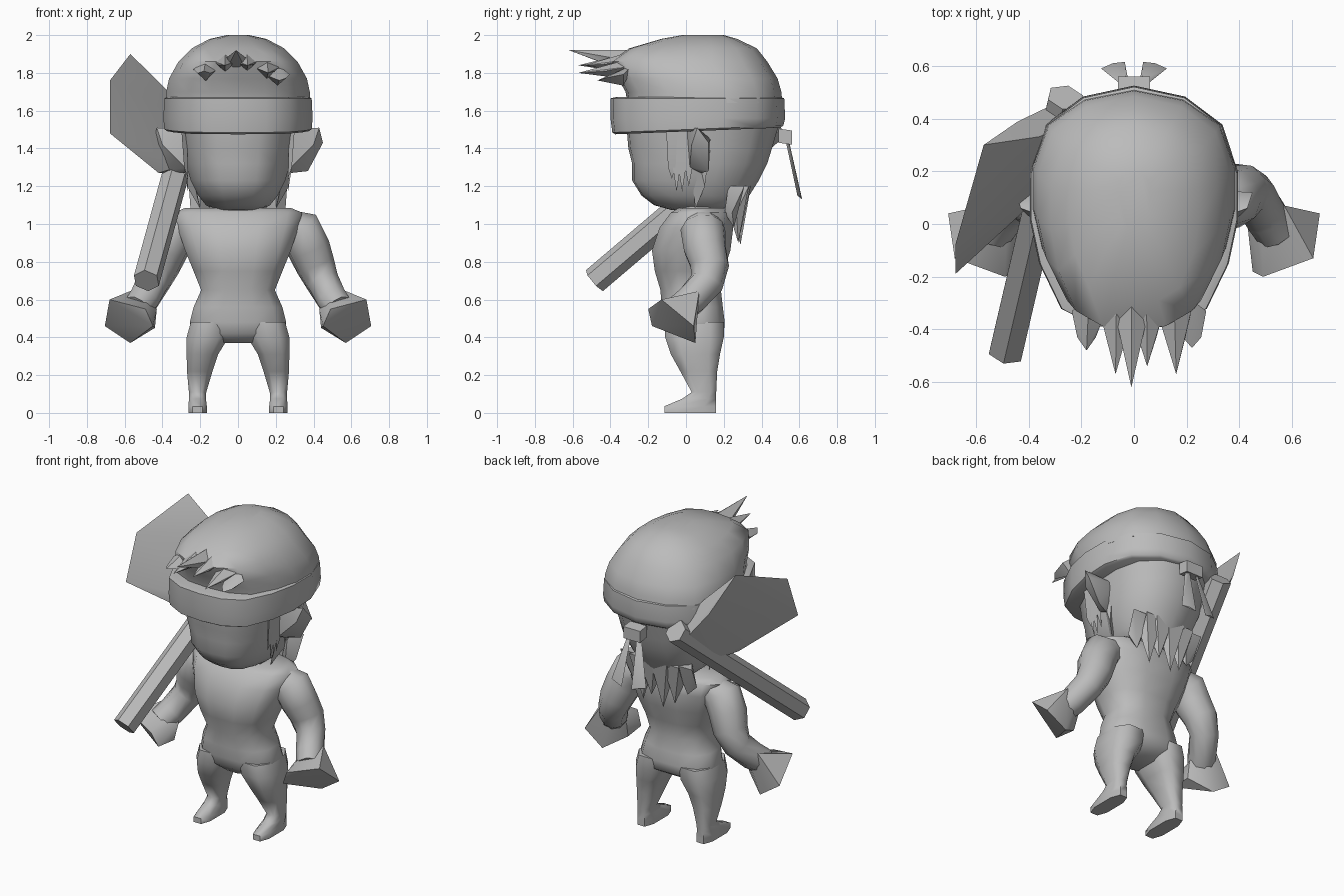
import bpy, bmesh, math
from mathutils import Vector

grey = bpy.data.materials.new("plain grey")
grey.diffuse_color = (0.5, 0.5, 0.5, 1)


def finish(name, bm, angle=60):
    bmesh.ops.recalc_face_normals(bm, faces=bm.faces)
    me = bpy.data.meshes.new(name)
    bm.to_mesh(me)
    bm.free()
    me.materials.append(grey)
    ob = bpy.data.objects.new(name, me)
    bpy.context.collection.objects.link(ob)
    bpy.ops.object.select_all(action='DESELECT')
    ob.select_set(True)
    bpy.context.view_layer.objects.active = ob
    bpy.ops.object.shade_smooth_by_angle(angle=math.radians(angle))
    return ob


def skin(name, rings, angle=60):
    """Bridge rings of points and cap both ends."""
    bm = bmesh.new()
    rows = [[bm.verts.new(p) for p in r] for r in rings]
    n = len(rows[0])
    for a, b in zip(rows, rows[1:]):
        for i in range(n):
            j = (i + 1) % n
            bm.faces.new((a[i], a[j], b[j], b[i]))
    bm.faces.new(rows[0])
    bm.faces.new(rows[-1])
    return finish(name, bm, angle)


def rounded(n, p):
    pts = []
    for i in range(n):
        a = 2 * math.pi * (i + 0.5) / n
        c, s = math.cos(a), math.sin(a)
        pts.append((math.copysign(abs(c) ** p, c), math.copysign(abs(s) ** p, s)))
    mx, my = max(q[0] for q in pts), max(q[1] for q in pts)
    return [(x / mx, y / my) for x, y in pts]


def loft(name, plan, levels, side=1, tilt=None, angle=60):
    """levels: (z, x0, x1, y0, y1) bounds for the unit plan."""
    rings = []
    for z, x0, x1, y0, y1 in levels:
        ring = []
        for u, v in plan:
            x, y = (x0 + x1) / 2 + u * (x1 - x0) / 2, (y0 + y1) / 2 + v * (y1 - y0) / 2
            ring.append((side * x, y, z + (tilt(y, z) if tilt else 0)))
        rings.append(ring)
    return skin(name, rings, angle)


def tube(name, path, n=8, side=1, angle=60):
    """path: (x, y, z, radius)"""
    pts = [Vector(p[:3]) for p in path]
    rings = []
    for i, p in enumerate(pts):
        d = pts[min(i + 1, len(pts) - 1)] - pts[max(i - 1, 0)]
        u = d.cross(Vector((0, 1, 0.3))).normalized()
        v = d.cross(u).normalized()
        ring = []
        for k in range(n):
            a = 2 * math.pi * k / n
            q = p + path[i][3] * (u * math.cos(a) + v * math.sin(a))
            ring.append((side * q.x, q.y, q.z))
        rings.append(ring)
    return skin(name, rings, angle)


def hull(name, pts, side=1, angle=40):
    bm = bmesh.new()
    for x, y, z in pts:
        bm.verts.new((side * x, y, z))
    res = bmesh.ops.convex_hull(bm, input=bm.verts)
    junk = [g for g in res["geom_interior"] + res["geom_unused"] if isinstance(g, bmesh.types.BMVert)]
    bmesh.ops.delete(bm, geom=list(set(junk)), context='VERTS')
    return finish(name, bm, angle)


# egg-shaped head plan, wider at the back
half = [(0, 1), (.49, .91), (.85, .68), (1, .29), (1, -.1), (.91, -.46), (.7, -.83), (.38, -.97), (0, -1)]
egg = half + [(-x, y) for x, y in half[-2:0:-1]]
body = rounded(12, 0.8)

# torso, neck
loft("torso", body, [
    (.37, -.10, .10, -.06, .12), (.42, -.24, .24, -.11, .20), (.48, -.255, .255, -.12, .205),
    (.56, -.235, .235, -.13, .195), (.65, -.195, .195, -.135, .185), (.75, -.235, .235, -.165, .20),
    (.86, -.28, .28, -.18, .235), (.98, -.32, .32, -.14, .25), (1.06, -.34, .34, -.08, .235),
    (1.085, -.28, .28, -.04, .21)])
loft("neck", body, [(1.04, -.15, .15, -.06, .2), (1.15, -.15, .15, -.06, .2)])

for side, tag in ((1, "left"), (-1, "right")):
    # leg with foot
    loft(tag + "_leg", rounded(8, 0.7), [
        (0, .165, .262, -.115, .16), (.035, .165, .262, -.115, .16), (.075, .17, .26, -.02, .16),
        (.11, .168, .26, .03, .16), (.22, .135, .27, -.03, .165), (.31, .105, .272, -.08, .18),
        (.40, .05, .272, -.11, .20), (.48, .04, .25, -.11, .20)], side)
    # arm
    tube(tag + "_arm", [
        (.24, .09, 1.0, .085), (.33, .09, .965, .12), (.375, .10, .87, .115), (.41, .125, .78, .105),
        (.45, .11, .69, .09), (.50, .03, .60, .085), (.54, -.03, .55, .08)], 10, side)
    # fist
    hull(tag + "_fist", [
        (.705, .04, .46), (.68, -.13, .60), (.49, -.20, .55), (.45, -.18, .46), (.57, .05, .37),
        (.43, 0, .55), (.44, -.03, .45), (.57, .07, .645), (.48, .06, .62)], side, 50)
    # ear
    hull(tag + "_ear", [
        (.27, .0, 1.50), (.43, .06, 1.51), (.45, .12, 1.43), (.37, .12, 1.28), (.28, .08, 1.27),
        (.27, .13, 1.45), (.28, .02, 1.30), (.40, .03, 1.42)], side)
    # sideburn locks
    for i, (y, z) in enumerate(((-.075, 1.24), (-.05, 1.17), (-.02, 1.17), (.015, 1.2))):
        hull(f"{tag}_sideburn_{i}", [
            (.30, y - .03, 1.5), (.30, y + .03, 1.5), (.27, y, 1.5),
            (.285, y - .02, 1.30), (.285, y + .02, 1.30), (.265, y, z)], side)
    # hanging hair beside the neck
    hull(tag + "_side_lock", [(.30, .04, 1.45), (.27, .13, 1.45), (.24, .03, 1.25),
                              (.27, .10, 1.2), (.20, .05, 1.08)], side)
    # headband tail
    hull(tag + "_headband_tail", [
        (.02, .535, 1.45), (.05, .53, 1.43), (.03, .545, 1.44),
        (.125, .59, 1.15), (.035, .615, 1.13), (.08, .61, 1.145)], side)

# head with back hair
loft("head", egg, [
    (1.075, -.12, .12, -.08, .27), (1.10, -.17, .17, -.17, .31), (1.15, -.21, .21, -.235, .335),
    (1.23, -.25, .25, -.285, .385), (1.32, -.275, .275, -.285, .43), (1.40, -.29, .29, -.305, .455),
    (1.52, -.31, .31, -.315, .49)])

# back hair points
for i, (x, z) in enumerate(((-.2, 1.0), (-.12, .93), (-.04, .89), (.05, .95), (.12, .90), (.2, .98))):
    y = .31 - .9 * x * x
    hull(f"back_hair_lock_{i}", [
        (x - .06, y + .035, 1.2), (x + .06, y + .035, 1.2), (x, y - .05, 1.2),
        (x - .05, y - .03, 1.06), (x + .05, y - .03, 1.06), (x, y - .07, 1.06), (x * .95, y - .02, z)])

# headband and knot
loft("headband", egg, [
    (1.49, -.37, .37, -.375, .50), (1.50, -.39, .39, -.39, .515), (1.56, -.395, .395, -.40, .525),
    (1.665, -.39, .39, -.40, .52), (1.672, -.37, .37, -.37, .50)],
    tilt=lambda y, z: .04 * y if z < 1.52 else 0, angle=50)
hull("headband_knot", [(x, y, z + (0.01 if y < .52 else 0)) for x in (-.06, .06) for y in (.49, .56) for z in (1.42, 1.495)])

# hair cap
loft("hair_cap", egg, [
    (1.64, -.385, .385, -.31, .51), (1.70, -.38, .38, -.32, .505), (1.77, -.365, .365, -.36, .485),
    (1.86, -.315, .315, -.40, .43), (1.93, -.245, .245, -.30, .375), (1.98, -.15, .15, -.13, .27),
    (2.0, -.06, .06, -.02, .20)])

# fringe spikes over an arch on the forehead
for i, (x, y, z) in enumerate(((-.18, -.48, 1.81), (-.07, -.57, 1.84), (-.01, -.62, 1.92),
                               (.05, -.54, 1.84), (.16, -.57, 1.80), (.22, -.47, 1.76))):
    b = 1.87 - 1.6 * x * x
    hull(f"fringe_spike_{i}", [
        (x * .95 - .065, -.33, b), (x * .95 + .065, -.33, b), (x * .95, -.28, b + .05),
        (x * .95, -.33, b - .06), (x - .035, -.43, b - .02), (x + .035, -.43, b - .02), (x, y, z)])

# axe
tube("axe_handle", [(-.485, -.485, .70, .072), (-.26, .48, 1.52, .072)], 6, angle=35)
along = Vector((.225, .965, .82)).normalized()
n = along.cross(Vector((-.4, -.25, .4))).normalized()
blade = [(-.57, .30, 1.9), (-.678, -.08, 1.76), (-.678, -.19, 1.48), (-.42, .06, 1.27)]
for p in ((-.325, .20, 1.29), (-.275, .42, 1.50), (-.40, .36, 1.67)):
    blade += [tuple(Vector(p) + n * s) for s in (-.055, .055)]
hull("axe_blade", blade, angle=30)
